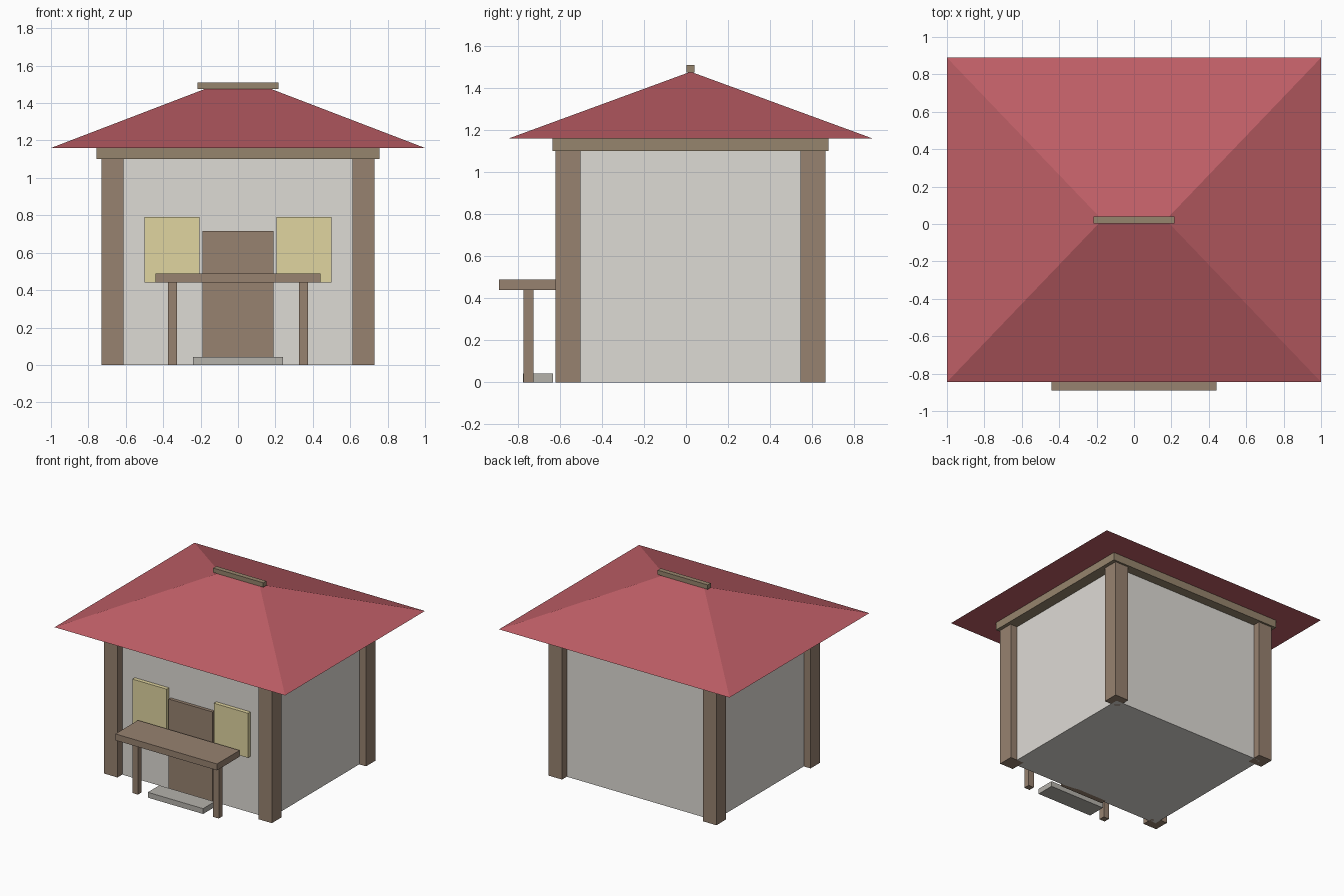
import bpy, bmesh

cube = bpy.data.objects.get("Cube")
if cube:
    bpy.data.objects.remove(cube, do_unlink=True)


def material(name, r, g, b):
    """Make a flat material from an 8-bit display colour."""
    lin = [((c / 255 + 0.055) / 1.055) ** 2.4 for c in (r, g, b)] + [1.0]
    mat = bpy.data.materials.new(name)
    mat.use_nodes = True
    mat.diffuse_color = lin
    bsdf = mat.node_tree.nodes["Principled BSDF"]
    bsdf.inputs["Base Color"].default_value = lin
    bsdf.inputs["Roughness"].default_value = 0.9
    return mat


RED = material("roof_red", 190, 94, 102)
PLASTER = material("pale_plaster", 222, 219, 213)
WOOD = material("brown_wood", 151, 130, 112)
BEAM_WOOD = material("weathered_wood", 150, 133, 109)
STRAW = material("pale_yellow", 224, 213, 160)
STONE = material("grey_stone", 181, 178, 171)


def finish(name, bm, mat):
    bmesh.ops.recalc_face_normals(bm, faces=bm.faces)
    mesh = bpy.data.meshes.new(name)
    bm.to_mesh(mesh)
    bm.free()
    mesh.materials.append(mat)
    obj = bpy.data.objects.new(name, mesh)
    bpy.context.collection.objects.link(obj)
    return obj


def box(name, mat, xs, ys, zs):
    """Box spanning the given (low, high) ranges."""
    bm = bmesh.new()
    bmesh.ops.create_cube(bm, size=1)
    for v in bm.verts:
        v.co = [r[0] if c < 0 else r[1] for c, r in zip(v.co, (xs, ys, zs))]
    return finish(name, bm, mat)


def around(c, half):
    return (c - half, c + half)


# House body, corner posts and top beam
WALL_X, FRONT, BACK = 0.67, -0.562, 0.605
MID = 0.022
box("walls", PLASTER, around(0, WALL_X), (FRONT, BACK), (0, 1.12))
for side, x in (("left", WALL_X), ("right", -WALL_X)):
    for end, y in (("front", FRONT), ("back", BACK)):
        box(f"{end}_{side}_post", WOOD, around(x, 0.059), around(y, 0.059), (0, 1.10))
box("top_beam", BEAM_WOOD, around(0, 0.757), around(MID, 0.657), (1.10, 1.162))

# Hip roof: eave rectangle rising to a short ridge
bm = bmesh.new()
eave = [bm.verts.new((x, MID + y, 1.16))
        for x, y in ((-1, -0.867), (1, -0.867), (1, 0.867), (-1, 0.867))]
ridge_r, ridge_l = [bm.verts.new((x, MID, 1.478)) for x in (-0.17, 0.17)]
a, b, c, d = eave
for face in (eave, (a, b, ridge_l, ridge_r), (b, c, ridge_l),
             (c, d, ridge_r, ridge_l), (d, a, ridge_r)):
    bm.faces.new(face)
finish("roof", bm, RED)
box("ridge_cap", BEAM_WOOD, around(0, 0.217), around(MID, 0.019), (1.475, 1.51))

# Door, window panels and step
box("door", WOOD, around(0, 0.19), (FRONT - 0.025, FRONT + 0.02), (0, 0.715))
for side, s in (("left", 1), ("right", -1)):
    box(f"{side}_window", STRAW, around(s * 0.353, 0.148),
        (FRONT - 0.03, FRONT + 0.02), (0.44, 0.79))
box("door_step", STONE, around(0, 0.24), (-0.775, -0.632), (0, 0.042))

# Counter table in front of the door
box("table_top", WOOD, around(0, 0.441), (-0.89, -0.61), (0.44, 0.49))
for side, s in (("left", 1), ("right", -1)):
    box(f"{side}_table_leg", WOOD, around(s * 0.351, 0.024), around(-0.75, 0.024), (0, 0.445))
